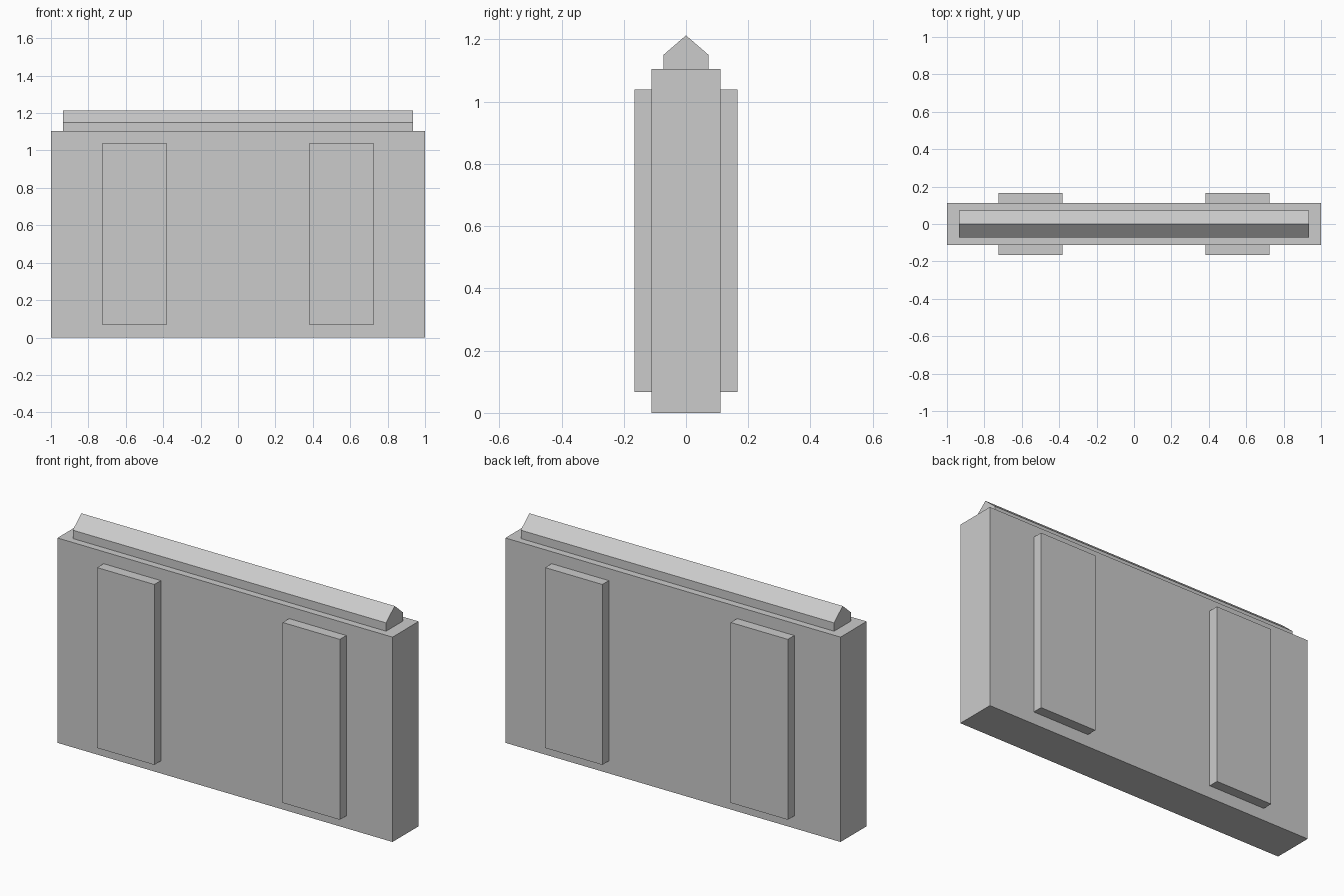
import bpy

if "Cube" in bpy.data.objects:
    bpy.data.objects.remove(bpy.data.objects["Cube"])


def prism(name, profile, x0, x1):
    """Extrude a closed (y, z) profile along x."""
    n = len(profile)
    verts = [(x, y, z) for x in (x0, x1) for y, z in profile]
    faces = [tuple(reversed(range(n))), tuple(range(n, 2 * n))]
    faces += [(i, (i + 1) % n, n + (i + 1) % n, n + i) for i in range(n)]
    mesh = bpy.data.meshes.new(name)
    mesh.from_pydata(verts, [], faces)
    obj = bpy.data.objects.new(name, mesh)
    bpy.context.collection.objects.link(obj)
    return obj


def box(name, x0, x1, y0, y1, z0, z1):
    return prism(name, [(y0, z0), (y1, z0), (y1, z1), (y0, z1)], x0, x1)


HALF = 0.111   # half thickness of the wall
TOP = 1.105    # height of the wall

# Main wall slab
box("wall_body", -1, 1, -HALF, HALF, 0, TOP)

# Ridged coping along the top
prism("ridge_cap", [(-0.073, TOP), (0.073, TOP), (0.073, 1.15),
                    (0, 1.213), (-0.073, 1.15)], -0.935, 0.935)

# Raised panels, mirrored to both ends and both faces
panel = box("raised_panel", 0.383, 0.724, -0.166, -HALF, 0.067, 1.04)
mirror = panel.modifiers.new("mirror", 'MIRROR')
mirror.use_axis = (True, True, False)
mirror.use_mirror_merge = False
